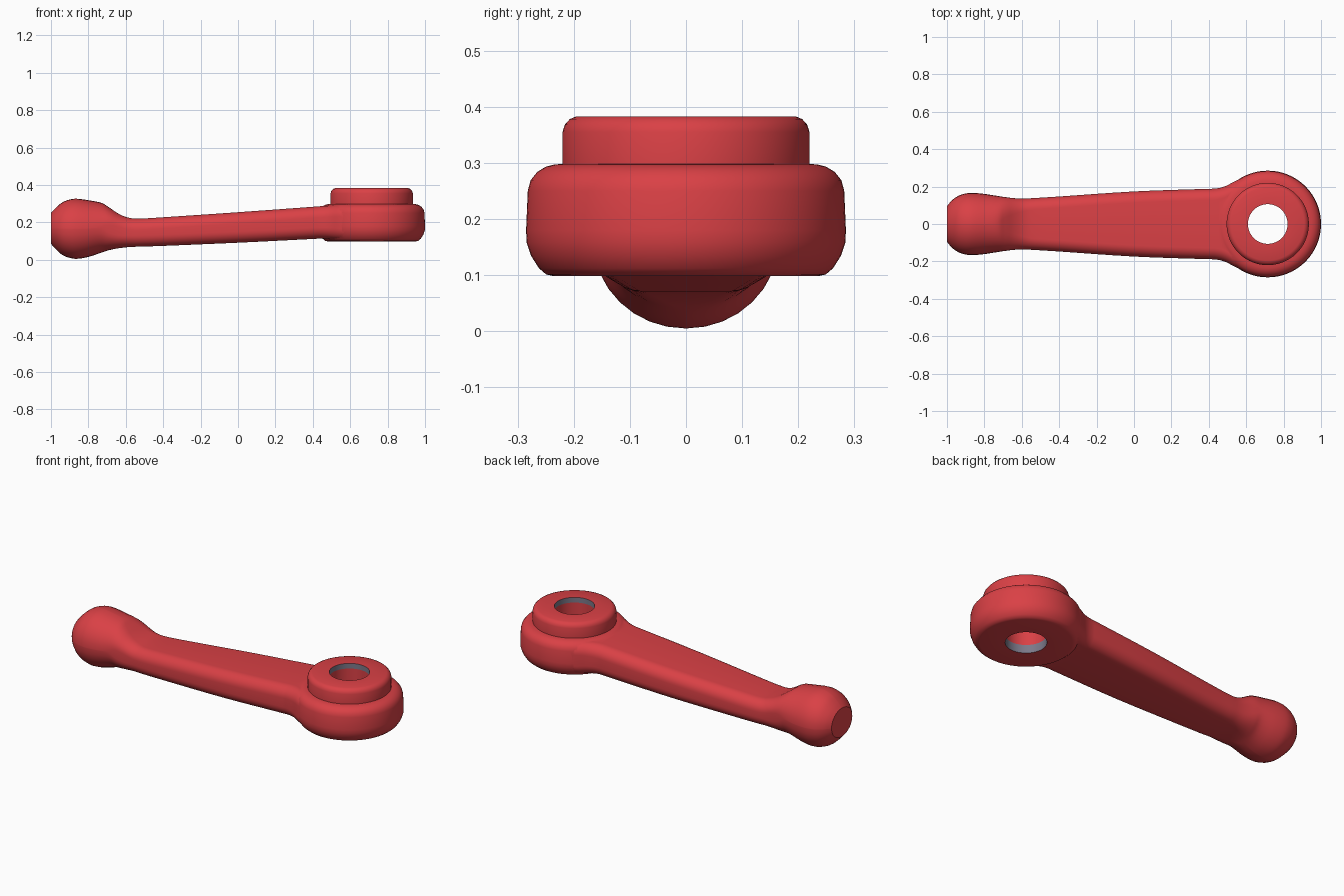
import bpy, bmesh, math

if "Cube" in bpy.data.objects:
    bpy.data.objects.remove(bpy.data.objects["Cube"])

CX = 0.715  # axis of the hub


def material(name, rgb):
    m = bpy.data.materials.new(name)
    m.diffuse_color = (*rgb, 1)
    m.use_nodes = True
    m.node_tree.nodes["Principled BSDF"].inputs["Base Color"].default_value = m.diffuse_color
    return m


red = material("red plastic", (0.70, 0.052, 0.06))
grey = material("grey bore", (0.2, 0.19, 0.25))


def make_object(name, bm):
    bmesh.ops.recalc_face_normals(bm, faces=bm.faces)
    me = bpy.data.meshes.new(name)
    bm.to_mesh(me)
    bm.free()
    ob = bpy.data.objects.new(name, me)
    bpy.context.collection.objects.link(ob)
    me.materials.append(red)
    me.materials.append(grey)
    return ob


def bridge(bm, rings, closed):
    n = len(rings[0])
    pairs = list(zip(rings, rings[1:]))
    if closed:
        pairs.append((rings[-1], rings[0]))
    for a, b in pairs:
        for i in range(n):
            j = (i + 1) % n
            bm.faces.new((a[i], a[j], b[j], b[i]))


def catmull(p0, p1, p2, p3, t):
    return [0.5 * (2 * b + (c - a) * t + (2 * a - 5 * b + 4 * c - d) * t * t
                   + (3 * b - a - 3 * c + d) * t ** 3)
            for a, b, c, d in zip(p0, p1, p2, p3)]


# Lever arm and knob stations: x, top z, bottom z, half width, roundness
stations = [
    (-1.00, 0.250, 0.085, 0.095, 1), (-0.975, 0.277, 0.057, 0.125, 1),
    (-0.94, 0.306, 0.026, 0.150, 1), (-0.90, 0.322, 0.010, 0.163, 1),
    (-0.86, 0.326, 0.005, 0.166, 1), (-0.80, 0.318, 0.015, 0.161, 1),
    (-0.73, 0.304, 0.038, 0.150, 0.9), (-0.69, 0.280, 0.051, 0.144, 0.6),
    (-0.64, 0.247, 0.061, 0.138, 0.3), (-0.59, 0.226, 0.067, 0.136, 0.12),
    (-0.53, 0.220, 0.070, 0.139, 0), (-0.40, 0.227, 0.074, 0.147, 0),
    (0.00, 0.254, 0.091, 0.174, 0), (0.36, 0.280, 0.109, 0.187, 0),
    (0.44, 0.286, 0.113, 0.190, 0), (0.49, 0.289, 0.112, 0.203, 0),
    (0.54, 0.291, 0.108, 0.229, 0), (0.58, 0.292, 0.105, 0.245, 0),
]
dense = []
last = len(stations) - 1
for i in range(last):
    q = [stations[min(max(k, 0), last)] for k in (i - 1, i, i + 1, i + 2)]
    dense += [catmull(*q, s / 4) for s in range(4)]
dense.append(stations[-1])

bm = bmesh.new()
rings = []
for x, top, bottom, hw, k in dense:
    k = min(max(k, 0), 0.985)
    hh, mid = (top - bottom) / 2, (top + bottom) / 2
    rx, rz = 0.06 + (hw - 0.06) * k, 0.06 + (hh - 0.06) * k
    ring = []
    for c, (sy, sz) in enumerate(((1, 1), (-1, 1), (-1, -1), (1, -1))):
        for s in range(9):
            a = math.pi / 2 * (c + s / 8)
            ring.append(bm.verts.new((x, sy * (hw - rx) + rx * math.cos(a),
                                      mid + sz * (hh - rz) + rz * math.sin(a))))
    rings.append(ring)
bridge(bm, rings, False)
bm.faces.new(rings[0])
bm.faces.new(rings[-1])
arm = make_object("lever_arm", bm)

# Hub with raised boss and through hole, turned from one closed profile
profile = [
    (0.106, 0.098), (0.235, 0.098), (0.249, 0.101), (0.262, 0.112),
    (0.276, 0.134), (0.284, 0.158), (0.285, 0.18), (0.282, 0.25),
    (0.277, 0.269), (0.265, 0.284), (0.250, 0.293), (0.235, 0.297),
    (0.220, 0.298), (0.220, 0.355), (0.216, 0.368), (0.207, 0.378),
    (0.195, 0.383), (0.106, 0.383), (0.106, 0.353), (0.106, 0.145),
]
bm = bmesh.new()
N = 96
rings = []
for i in range(N):
    a = 2 * math.pi * i / N
    rings.append([bm.verts.new((CX + r * math.cos(a), r * math.sin(a), z))
                  for r, z in profile])
bridge(bm, rings, True)
hub = make_object("hub", bm)

# Join the arm and hub into one skin
mod = arm.modifiers.new("join", 'BOOLEAN')
mod.operation = 'UNION'
mod.solver = 'EXACT'
mod.object = hub
bpy.context.view_layer.objects.active = arm
arm.select_set(True)
bpy.ops.object.modifier_apply(modifier="join")
bpy.data.objects.remove(hub)

# Grey rims inside the hole
for f in arm.data.polygons:
    c = f.center
    in_bore = math.hypot(c.x - CX, c.y) < 0.11 and abs(f.normal.z) < 0.5
    f.material_index = int(in_bore and (c.z > 0.354 or c.z < 0.144))

bpy.ops.object.shade_smooth_by_angle(angle=math.radians(35))
